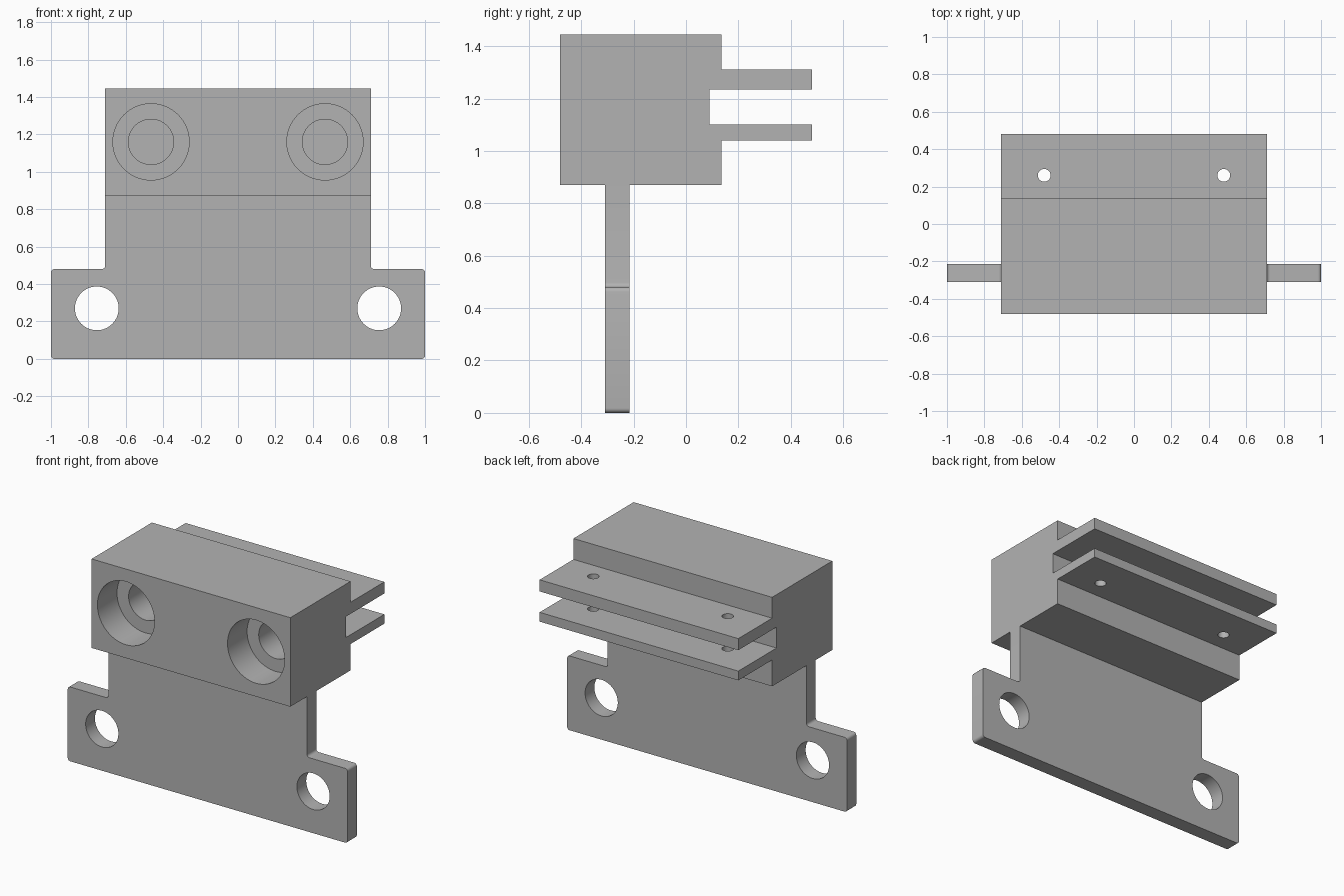
import bpy, bmesh
from math import pi, radians
from mathutils import Matrix

cube = bpy.data.objects.get("Cube")
if cube:
    bpy.data.objects.remove(cube, do_unlink=True)

grey = bpy.data.materials.new("plain grey")
grey.use_nodes = True
colour = (0.45, 0.45, 0.45, 1)
grey.diffuse_color = colour
grey.node_tree.nodes["Principled BSDF"].inputs["Base Color"].default_value = colour


def make_object(name, bm):
    bmesh.ops.recalc_face_normals(bm, faces=bm.faces)
    mesh = bpy.data.meshes.new(name)
    bm.to_mesh(mesh)
    bm.free()
    mesh.materials.append(grey)
    obj = bpy.data.objects.new(name, mesh)
    bpy.context.collection.objects.link(obj)
    return obj


def extrude_profile(points, vector):
    bm = bmesh.new()
    face = bm.faces.new([bm.verts.new(p) for p in points])
    result = bmesh.ops.extrude_face_region(bm, geom=[face], use_keep_orig=True)
    moved = [v for v in result["geom"] if isinstance(v, bmesh.types.BMVert)]
    bmesh.ops.translate(bm, verts=moved, vec=vector)
    return bm


def drill(target, centre, radius, depth, axis):
    """Cut a round hole centred on a point, along y or z."""
    bm = bmesh.new()
    turn = Matrix.Rotation(pi / 2, 4, "X") if axis == "y" else Matrix()
    bmesh.ops.create_cone(bm, cap_ends=True, segments=64, radius1=radius,
                          radius2=radius, depth=depth,
                          matrix=Matrix.Translation(centre) @ turn)
    cutter = make_object("hole_cutter", bm)
    cutter.hide_render = True
    mod = target.modifiers.new("hole", "BOOLEAN")
    mod.operation = "DIFFERENCE"
    mod.solver = "EXACT"
    mod.object = cutter
    bpy.context.view_layer.objects.active = target
    bpy.ops.object.modifier_apply(modifier=mod.name)
    bpy.data.objects.remove(cutter, do_unlink=True)


def finish(obj):
    bpy.ops.object.select_all(action="DESELECT")
    obj.select_set(True)
    bpy.context.view_layer.objects.active = obj
    bpy.ops.object.shade_smooth_by_angle(angle=radians(30))


# Mounting plate: upright web with an ear on each side
front, back, top = -0.31, -0.215, 0.87
half = [(1, 0), (1, 0.48), (0.71, 0.48), (0.71, top)]
outline = half + [(-x, z) for x, z in reversed(half)]
bm = extrude_profile([(x, front, z) for x, z in outline], (0, back - front, 0))
corners = [e for e in bm.edges
           if abs(e.verts[0].co.y - e.verts[1].co.y) > 0.01
           and e.verts[0].co.z < top - 0.01]
bmesh.ops.bevel(bm, geom=corners, offset=0.018, segments=5, profile=0.5,
                affect="EDGES")
plate = make_object("mounting_plate", bm)

# Head block with two rear shelves and a slot between them
section = [(-0.48, top), (0.135, top), (0.135, 1.04), (0.48, 1.04),
           (0.48, 1.10), (0.09, 1.10), (0.09, 1.235), (0.48, 1.235),
           (0.48, 1.31), (0.135, 1.31), (0.135, 1.445), (-0.48, 1.445)]
head = make_object("head_block", extrude_profile(
    [(-0.71, y, z) for y, z in section], (1.42, 0, 0)))

for side in (-1, 1):
    # Ear holes
    drill(plate, (side * 0.755, -0.26, 0.27), 0.117, 0.5, "y")
    # Counterbores and blind bores in the front
    drill(head, (side * 0.465, -0.48, 1.16), 0.204, 0.4, "y")
    drill(head, (side * 0.465, -0.48, 1.16), 0.121, 1.0, "y")
    # Pin holes through both shelves
    drill(head, (side * 0.48, 0.26, 1.17), 0.034, 0.5, "z")

finish(plate)
finish(head)
